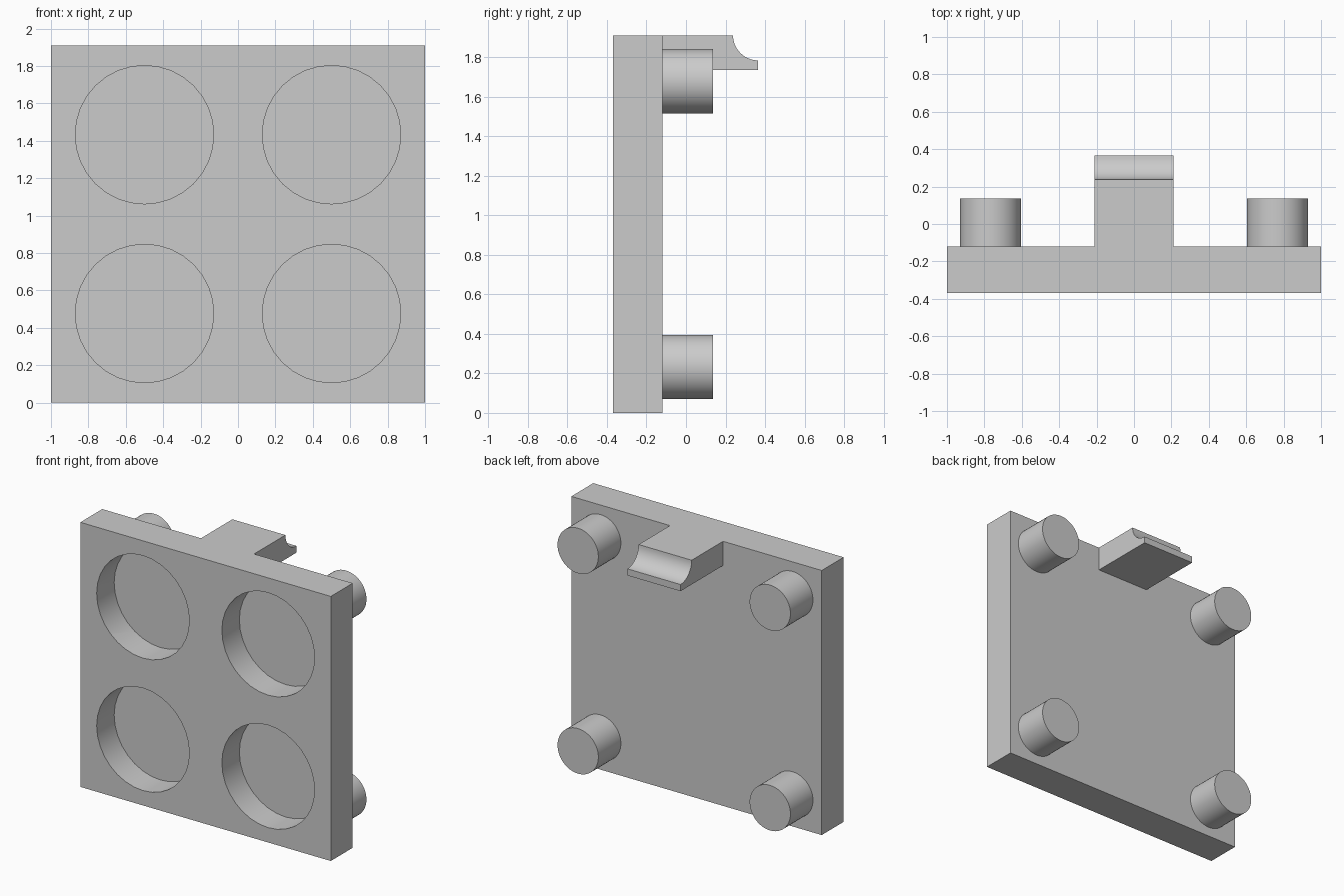
import bpy
import math

if "Cube" in bpy.data.objects:
    bpy.data.objects.remove(bpy.data.objects["Cube"], do_unlink=True)

GREY = (0.6, 0.6, 0.6, 1.0)
FRONT, BACK, HEIGHT = -0.37, -0.12, 1.91
MID = HEIGHT / 2

grey = bpy.data.materials.new("plain_grey")
grey.use_nodes = True
grey.diffuse_color = GREY
grey.node_tree.nodes["Principled BSDF"].inputs["Base Color"].default_value = GREY


def finish(obj, name):
    obj.name = name
    obj.data.name = name
    obj.data.materials.clear()
    obj.data.materials.append(grey)
    return obj


def cylinder(name, x, z, radius, y0, y1, sides):
    """Cylinder lying along y, from y0 to y1."""
    bpy.ops.mesh.primitive_cylinder_add(
        vertices=sides, radius=radius, depth=y1 - y0,
        location=(x, (y0 + y1) / 2, z), rotation=(math.pi / 2, 0, 0))
    obj = finish(bpy.context.object, name)
    bpy.ops.object.shade_smooth_by_angle(angle=math.radians(30))
    return obj


corners = [(sx, sz, f"{'upper' if sz > 0 else 'lower'}_{'left' if sx > 0 else 'right'}")
           for sx in (-1, 1) for sz in (-1, 1)]

# Square plate
bpy.ops.mesh.primitive_cube_add(size=1, location=(0, (FRONT + BACK) / 2, MID))
plate = finish(bpy.context.object, "plate")
plate.scale = (2, BACK - FRONT, HEIGHT)
bpy.ops.object.transform_apply(location=False, rotation=False, scale=True)

# Four round pockets cut into the front
for sx, sz, label in corners:
    cutter = cylinder(f"pocket_cutter_{label}", sx * 0.5, MID + sz * 0.478,
                      0.37, FRONT - 0.1, FRONT + 0.2, 32)
    cutter.hide_render = True
    bpy.context.view_layer.objects.active = plate
    cut = plate.modifiers.new("pocket", "BOOLEAN")
    cut.operation = "DIFFERENCE"
    cut.solver = "EXACT"
    cut.object = cutter
    bpy.ops.object.modifier_apply(modifier=cut.name)
    bpy.data.objects.remove(cutter, do_unlink=True)

bpy.ops.object.select_all(action="DESELECT")
plate.select_set(True)
bpy.context.view_layer.objects.active = plate
bpy.ops.object.shade_smooth_by_angle(angle=math.radians(30))

# Four pegs on the back
for sx, sz, label in corners:
    cylinder(f"peg_{label}", sx * 0.767, MID + sz * 0.723, 0.163, BACK, 0.137, 48)

# Tab at the top of the back, with a concave lip
TIP, UNDER, COVE, HALF = 0.365, 1.735, 0.127, 0.212
profile = [(BACK, HEIGHT), (BACK, UNDER), (TIP, UNDER)]
for i in range(13):
    a = math.pi / 2 * i / 12
    profile.append((TIP - COVE * math.sin(a), HEIGHT - COVE * math.cos(a)))
n = len(profile)
verts = [(x, y, z) for x in (-HALF, HALF) for y, z in profile]
faces = [tuple(reversed(range(n))), tuple(range(n, 2 * n))]
faces += [(i, (i + 1) % n, n + (i + 1) % n, n + i) for i in range(n)]
mesh = bpy.data.meshes.new("tab")
mesh.from_pydata(verts, [], faces)
tab = finish(bpy.data.objects.new("tab", mesh), "tab")
bpy.context.collection.objects.link(tab)
bpy.ops.object.select_all(action="DESELECT")
tab.select_set(True)
bpy.context.view_layer.objects.active = tab
bpy.ops.object.shade_smooth_by_angle(angle=math.radians(30))
